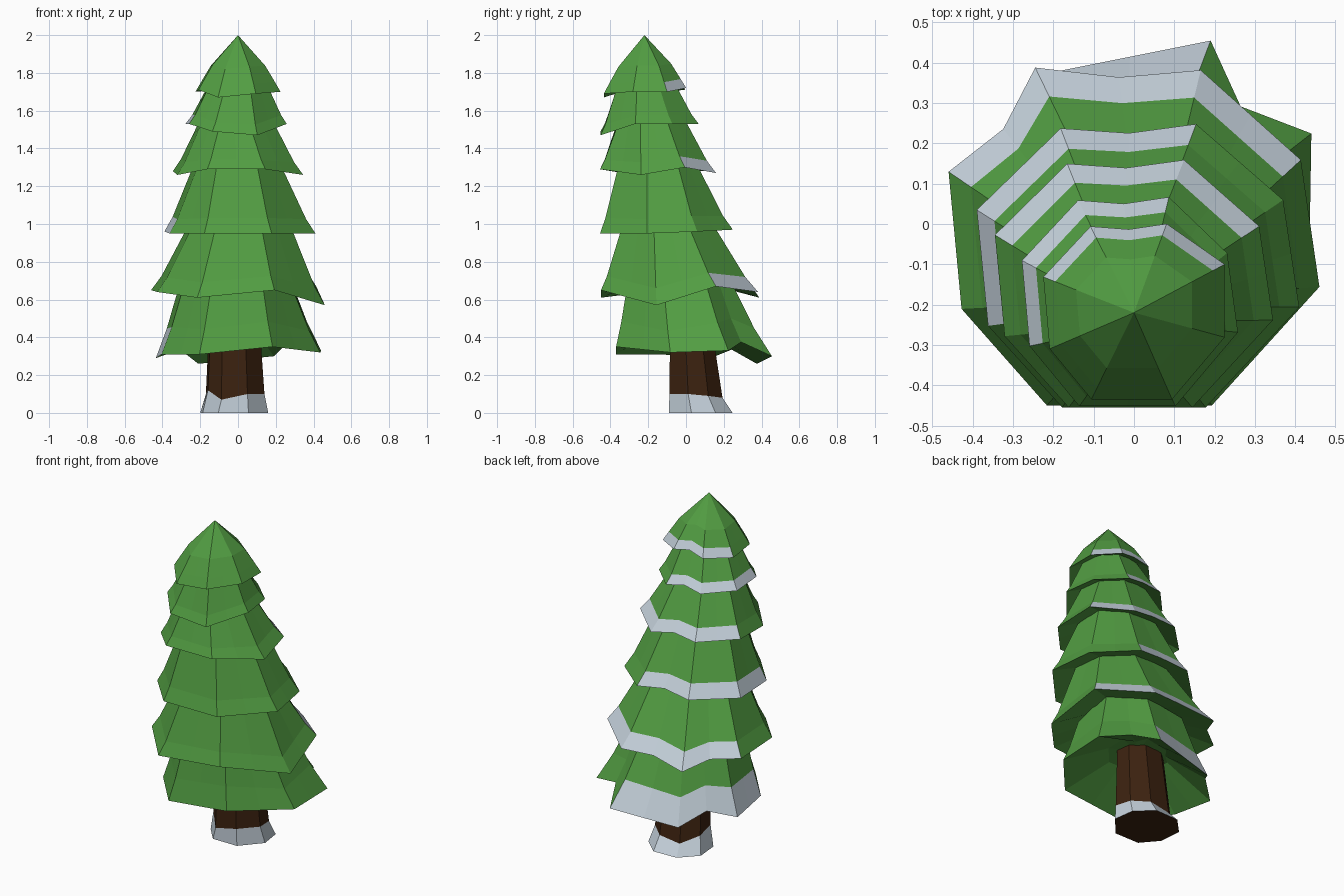
import bpy, bmesh
from mathutils import Vector

if "Cube" in bpy.data.objects:
    bpy.data.objects.remove(bpy.data.objects["Cube"])


def material(name, colour):
    m = bpy.data.materials.new(name)
    m.diffuse_color = (*colour, 1)
    m.use_nodes = True
    m.node_tree.nodes["Principled BSDF"].inputs["Base Color"].default_value = m.diffuse_color
    return m


LEAF = material("leaf", (0.085, 0.34, 0.055))
SNOW = material("snow", (0.55, 0.63, 0.70))
BARK = material("bark", (0.045, 0.016, 0.005))

# Irregular octagon shared by every tier, counter-clockwise from the right
OCT = [(1, -.30), (.90, .45), (.36, .98), (-.48, .95),
       (-1, .38), (-.93, -.43), (-.47, -1), (.42, -1)]

# Per tier: centre x, centre y, radius x, radius y, rim heights of the 8 corners
TIERS = [
    (0, .04, .435, .41, (.32, .33, .30, .26, .29, .31, .31, .35)),
    (0, -.03, .46, .42, (.57, .67, .64, .61, .65, .64, .61, .65)),
    (.01, -.10, .40, .355, (.95, .96, .97, .97, .96, .95, .95, .95)),
    (0, -.145, .345, .31, (1.26, 1.30, 1.27, 1.28, 1.28, 1.26, 1.29, 1.29)),
    (-.01, -.19, .268, .262, (1.53, 1.53, 1.53, 1.53, 1.53, 1.53, 1.49, 1.47)),
    (0, -.215, .225, .22, (1.70, 1.70, 1.72, 1.71, 1.70, 1.71, 1.67, 1.69)),
]
APEX = Vector((0, -.22, 2))


def ring(bm, points):
    return [bm.verts.new(p) for p in points]


def bridge(bm, a, b, mats):
    n = len(a)
    for i in range(n):
        j = (i + 1) % n
        f = bm.faces.new((a[i], a[j], b[j], b[i]))
        f.material_index = mats(i)


def fan(bm, a, tip, mat=0):
    t = bm.verts.new(tip)
    for i in range(len(a)):
        bm.faces.new((a[i], a[(i + 1) % len(a)], t)).material_index = mat


def finish(bm, name, mats):
    bmesh.ops.recalc_face_normals(bm, faces=bm.faces)
    me = bpy.data.meshes.new(name)
    bm.to_mesh(me)
    bm.free()
    for m in mats:
        me.materials.append(m)
    ob = bpy.data.objects.new(name, me)
    bpy.context.collection.objects.link(ob)


def with_midpoints(corners, notches, centre):
    # Adds a point halfway along each side; notched sides are cut in and up
    out = []
    for i, c in enumerate(corners):
        mid = (c + corners[(i + 1) % 8]) / 2
        if i in notches:
            pull, lift = notches[i]
            mid = Vector((centre.x + (mid.x - centre.x) * pull,
                          centre.y + (mid.y - centre.y) * pull, mid.z + lift))
        out += [c, mid]
    return out


# Foliage tiers, bottom to top
for k, (cx, cy, rx, ry, zs) in enumerate(TIERS):
    bm = bmesh.new()
    centre = Vector((cx, cy, sum(zs) / 8))
    rim_c = [Vector((cx + rx * u, cy + ry * v, z)) for (u, v), z in zip(OCT, zs)]
    notches = {2: (.95, .02)}
    if k == 0:
        notches = {1: (.84, .06), 3: (.95, .06)}
        rim_c[1].x, rim_c[2].x, rim_c[4].y = .44, .19, .13
        rim_c[2].y = .455
        rim_c[3].xy = -.21, .375
    elif k == 1:
        notches[3] = (.92, .02)
        rim_c[3].xy = -.245, .388
    elif k == 5:
        rim_c[1].xy = .225, -.10
    rim_p = with_midpoints(rim_c, notches, centre)

    # Target outline at the top of the tier
    last = k == len(TIERS) - 1
    if last:
        top_c = [APEX] * 8
    else:
        nx, ny, nrx, nry, nz = TIERS[k + 1]
        top_c = [Vector((nx + .66 * nrx * u, ny + .66 * nry * v, z + .05))
                 for (u, v), z in zip(OCT, nz)]
    top_p = with_midpoints(top_c, {}, centre)

    # Snow edge just above the rim: nearly straight tiers, rounded tip
    up, inward = (.17, .13) if last else ((.38, .44) if k == 0 else (.21, .27))
    snow_p = []
    for r, t in zip(rim_p, top_p):
        p = r.lerp(t, inward)
        p.z = r.z + (t.z - r.z) * up
        snow_p.append(p)

    # Snow alternates between back-right and left sides
    sides = (1, 2, 3) if k % 2 else (2, 3, 4)
    rim, snow = ring(bm, rim_p), ring(bm, snow_p)
    bridge(bm, rim, snow, lambda i: 1 if i // 2 in sides else 0)
    if last:
        bulge = []
        for r in rim_p:
            p = r.lerp(APEX, .36)
            p.z = r.z + (2 - r.z) * .46
            bulge.append(p)
        mid = ring(bm, bulge)
        bridge(bm, snow, mid, lambda i: 0)
        fan(bm, mid, APEX)
    else:
        bridge(bm, snow, ring(bm, top_p), lambda i: 0)

    # Hollow underside, deepest on the bottom tier
    depth = .15 if k == 0 else .08
    inner = ring(bm, [Vector((cx + (r.x - cx) * .4, cy + (r.y - cy) * .4,
                              centre.z + depth)) for r in rim_p])
    bridge(bm, rim, inner, lambda i: 0)
    fan(bm, inner, centre + Vector((0, 0, depth + .02)))
    finish(bm, f"foliage_tier_{k + 1}", (LEAF, SNOW))

# Trunk with a snowy flared foot
bm = bmesh.new()
snow_line = (.10, .09, .08, .06, .10, .12, .07, .10)


def trunk_ring(cx, cy, rx, ry, zs):
    return ring(bm, [(cx + rx * u, cy + ry * v, z) for (u, v), z in zip(OCT, zs)])


foot = trunk_ring(-.02, .08, .18, .17, [0] * 8)
ankle = trunk_ring(-.015, .054, .155, .142, snow_line)
neck = trunk_ring(-.02, .022, .13, .105, [.53] * 8)
bridge(bm, foot, ankle, lambda i: 1)
bridge(bm, ankle, neck, lambda i: 0)
bm.faces.new(foot).material_index = 0
bm.faces.new(neck).material_index = 0
finish(bm, "trunk", (BARK, SNOW))
